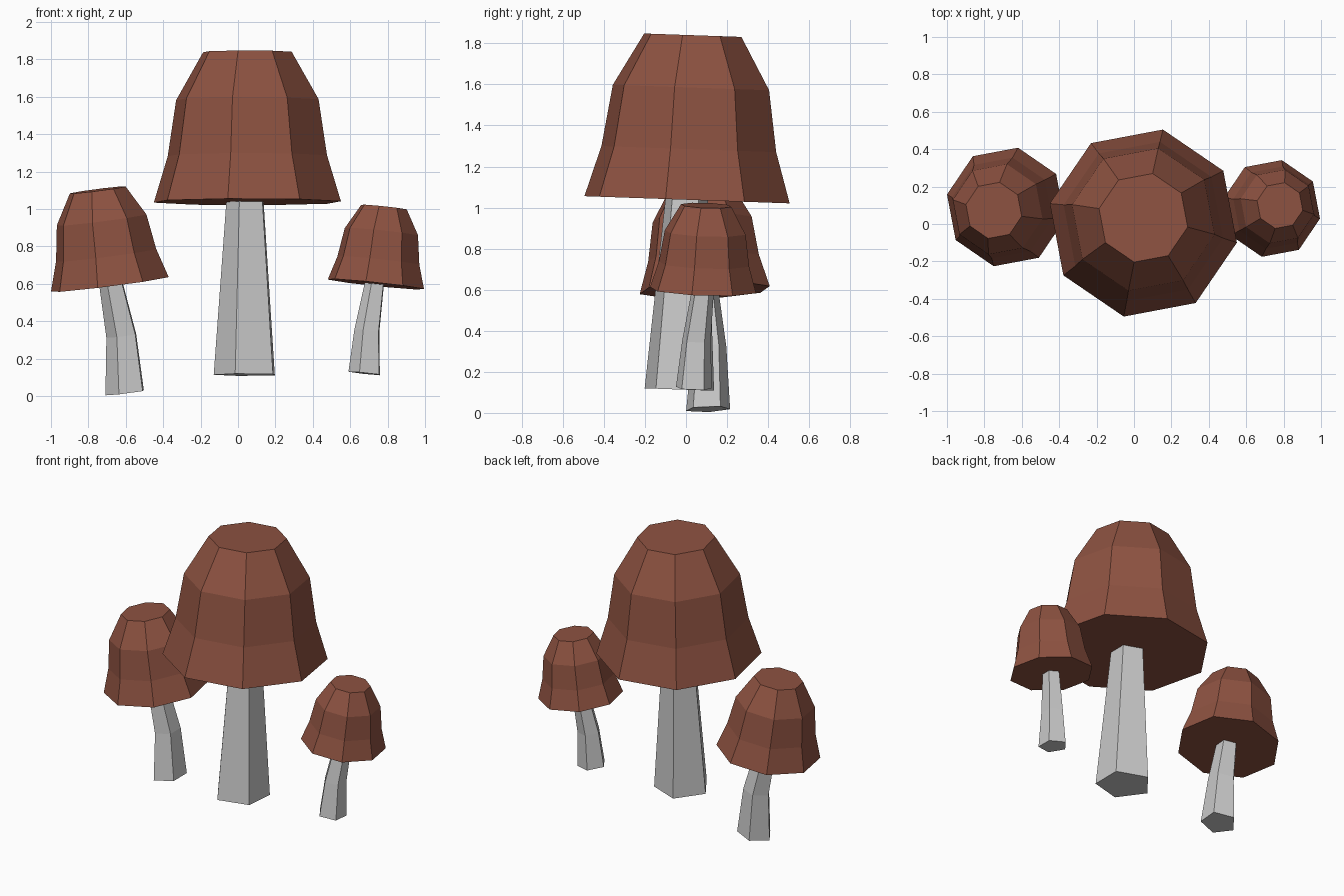
import bpy, bmesh, math
from mathutils import Vector

if "Cube" in bpy.data.objects:
    bpy.data.objects.remove(bpy.data.objects["Cube"])

PHASE = math.radians(33.2)
# cap outline: (radius, height above rim), measured on the big mushroom
CAP_PROFILE = [(0.511, 0.0), (0.435, 0.247), (0.389, 0.547), (0.242, 0.802)]

cap_mat = bpy.data.materials.new("cap_brown")
cap_mat.diffuse_color = (0.27, 0.085, 0.053, 1)
cap_mat.use_nodes = True
cap_mat.node_tree.nodes["Principled BSDF"].inputs["Base Color"].default_value = cap_mat.diffuse_color


def loft(name, sections, sides, normal, material=None):
    """Closed flat-faced tube through tilted polygon sections (centre, radius)."""
    tilt = Vector((0, 0, 1)).rotation_difference(Vector(normal))
    bm = bmesh.new()
    rings = []
    for centre, radius in sections:
        ring = []
        for i in range(sides):
            a = PHASE + i * 2 * math.pi / sides
            p = tilt @ Vector((radius * math.cos(a), radius * math.sin(a), 0))
            ring.append(bm.verts.new(Vector(centre) + p))
        rings.append(ring)
    for lo, hi in zip(rings, rings[1:]):
        for i in range(sides):
            j = (i + 1) % sides
            bm.faces.new((lo[i], lo[j], hi[j], hi[i]))
    bm.faces.new(rings[0][::-1])
    bm.faces.new(rings[-1])
    me = bpy.data.meshes.new(name)
    bm.to_mesh(me)
    bm.free()
    if material:
        me.materials.append(material)
    ob = bpy.data.objects.new(name, me)
    bpy.context.collection.objects.link(ob)


def mushroom(label, scale, lean, rim_centre, stem_path):
    n = Vector(lean).normalized()
    # eight-sided bell cap, closed underneath
    cap = [(Vector(rim_centre) + n * h * scale, r * scale) for r, h in CAP_PROFILE]
    loft(label + "_cap", cap, 8, n, cap_mat)
    # five-sided tapering stem
    loft(label + "_stem", [(c, r * scale) for c, r in stem_path], 5, n)


mushroom("big", 1.0, (0, 0.035, 1), (0.05, 0.005, 1.038),
         [((0.048, -0.035, 0.114), 0.178), ((0.046, 0.002, 1.06), 0.107)])
mushroom("left", 0.634, (-0.128, -0.036, 1), (-0.685, 0.091, 0.598),
         [((-0.597, 0.106, 0.018), 0.178), ((-0.617, 0.112, 0.322), 0.138),
          ((-0.676, 0.091, 0.61), 0.107)])
mushroom("right", 0.517, (0.105, 0.038, 1), (0.737, 0.083, 0.598),
         [((0.682, 0.037, 0.121), 0.178), ((0.695, 0.05, 0.35), 0.141),
          ((0.735, 0.083, 0.61), 0.107)])
